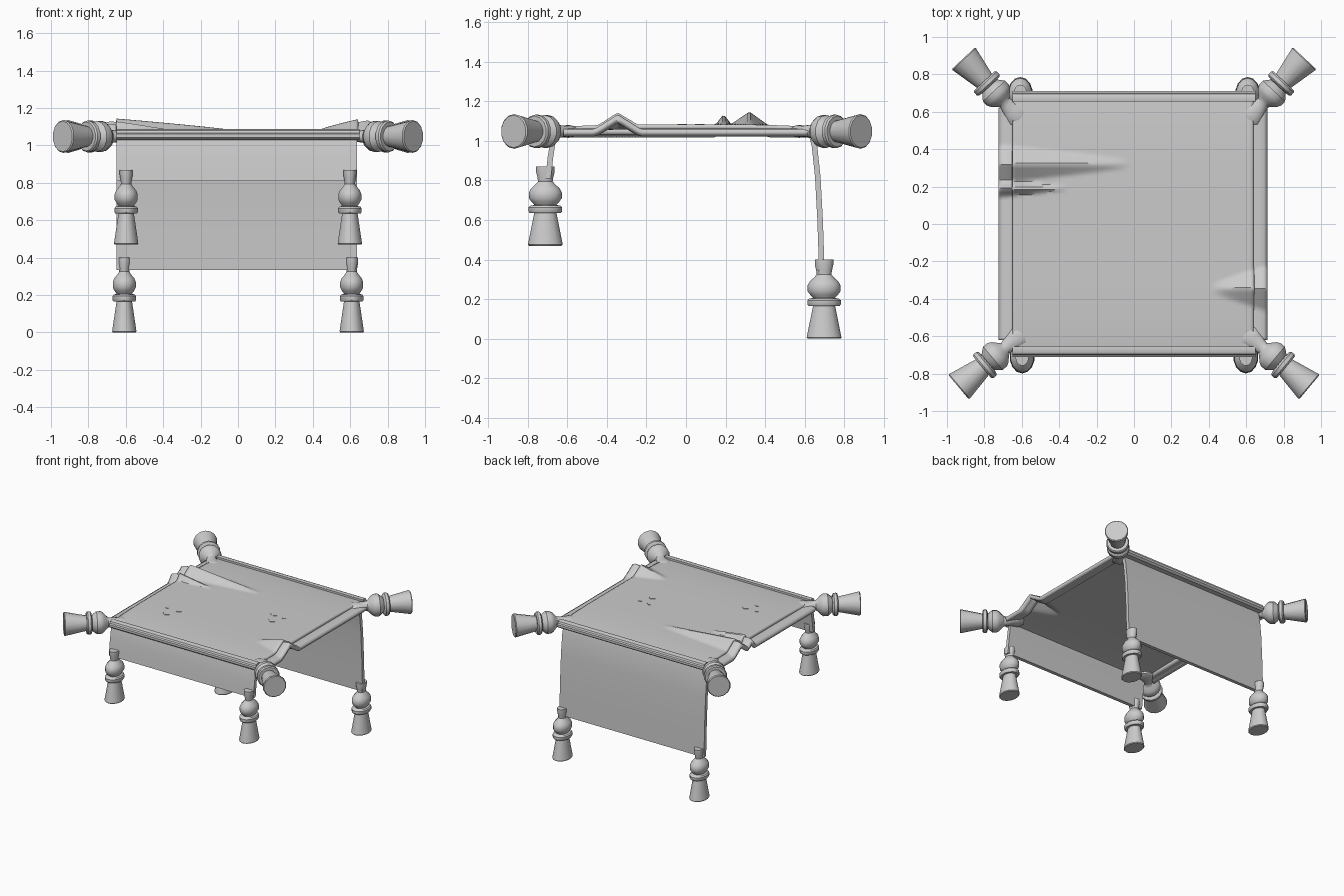
import bpy, bmesh, math
from mathutils import Vector

if "Cube" in bpy.data.objects:
    bpy.data.objects.remove(bpy.data.objects["Cube"])


def make(name, verts, faces, angle=35):
    me = bpy.data.meshes.new(name)
    bm = bmesh.new()
    vs = [bm.verts.new(v) for v in verts]
    for f in faces:
        bm.faces.new([vs[i] for i in f])
    bmesh.ops.recalc_face_normals(bm, faces=bm.faces)
    bm.to_mesh(me)
    bm.free()
    ob = bpy.data.objects.new(name, me)
    bpy.context.collection.objects.link(ob)
    bpy.ops.object.select_all(action='DESELECT')
    ob.select_set(True)
    bpy.context.view_layer.objects.active = ob
    bpy.ops.object.shade_smooth_by_angle(angle=math.radians(angle))
    return ob


# Pinched folds: side, tip x, ridge y, half width, height
FOLDS = [(-1, 0.03, 0.32, 0.10, 0.07), (-1, 0.36, 0.19, 0.045, 0.06),
         (1, 0.43, -0.345, 0.12, 0.075)]


def fold(x, y):
    h = 0
    for s, tip, yc, w, top in FOLDS:
        t = min(1, (x * s - tip) / (0.70 - tip))
        if t > 0:
            h = max(h, top * t ** 0.8 * max(0, 1 - abs(y - yc) / (w * (0.25 + 0.75 * t))))
    return h


def height(x, y):
    return 1.065 + 0.018 * (1 - (y / 0.68) ** 4) + fold(x, y)


def hem_height(x, y):
    return 1.062 + fold(x, y) - 0.015 * max(0, (abs(x) - 0.69) / 0.03)


def cloth(name, x0, x1, y0, y1, nx, ny, func, thick):
    n = ny + 1
    verts = []
    for i in range(nx + 1):
        x = x0 + (x1 - x0) * i / nx
        for j in range(n):
            y = y0 + (y1 - y0) * j / ny
            verts.append((x, y, func(x, y)))
    faces = [(i * n + j, i * n + n + j, i * n + n + j + 1, i * n + j + 1)
             for i in range(nx) for j in range(ny)]
    ob = make(name, verts, faces)
    # keep the top surface in place whichever way the normals point
    up = ob.data.polygons[0].normal.z > 0
    m = ob.modifiers.new("thickness", 'SOLIDIFY')
    m.thickness = thick
    m.offset = -1 if up else 1
    return ob


# Blanket top and its lower side hems
cloth("blanket_top", -0.65, 0.64, -0.68, 0.68, 64, 96, height, 0.025)
cloth("left_hem", -0.725, -0.64, -0.62, 0.62, 4, 90, hem_height, 0.03)
cloth("right_hem", 0.63, 0.715, -0.62, 0.62, 4, 90, hem_height, 0.03)


def strip(name, prof, x0=-0.65, x1=0.635):
    """Closed (y, z) outline drawn out along x."""
    n = len(prof)
    verts = [(x, y, z) for x in (x0, x1) for y, z in prof]
    faces = [(i, (i + 1) % n, n + (i + 1) % n, n + i) for i in range(n)]
    faces += [tuple(range(n)), tuple(range(n, 2 * n))]
    return make(name, verts, faces)


# Rolled trim on the front and back edges
roll = [(0.655, 1.03), (0.695, 1.03), (0.71, 1.042), (0.71, 1.06),
        (0.70, 1.066), (0.695, 1.08), (0.68, 1.087), (0.655, 1.083)]
strip("front_trim", [(-y, z) for y, z in roll], -0.65, 0.65)
strip("back_trim", roll, -0.65, 0.65)

# Hanging flaps, slightly curved outward
front = [(-0.66, 1.05), (-0.672, 1.0), (-0.685, 0.92), (-0.697, 0.81)]
back = [(0.63, 1.05), (0.65, 0.97), (0.666, 0.82), (0.678, 0.6), (0.687, 0.335)]
for name, path in (("front_flap", front), ("back_flap", back)):
    strip(name, [(y - 0.014, z) for y, z in path] + [(y + 0.014, z) for y, z in reversed(path)])

# Tassel profile: (distance from the skirt end, radius)
TASSEL = [(0, 0.082), (0.006, 0.088), (0.165, 0.056), (0.165, 0.078), (0.174, 0.085),
          (0.194, 0.085), (0.203, 0.075), (0.206, 0.055), (0.222, 0.070), (0.24, 0.083),
          (0.27, 0.083), (0.29, 0.072), (0.31, 0.05), (0.325, 0.037),
          (0.345, 0.040), (0.375, 0.047), (0.40, 0.047)]


def tassel(name, end, axis, wide, thick, sx=1, sy=1, flat=False):
    seg = 14
    end, axis, wide, thick = map(Vector, (end, axis, wide, thick))
    prof = TASSEL[:-2] + [(0.39, 0.055), (0.43, 0.065), (0.47, 0.03)] if flat else TASSEL
    verts = []
    for d, r in prof:
        f = 1 - 0.5 * min(1, max(0, (d - 0.325) / 0.07)) if flat else 1
        for k in range(seg):
            a = 2 * math.pi * (k + 0.5) / seg
            verts.append(end + axis * d + wide * (r * sx * math.cos(a))
                         + thick * (r * sy * f * math.sin(a)))
    faces = [(i * seg + k, i * seg + (k + 1) % seg, (i + 1) * seg + (k + 1) % seg, (i + 1) * seg + k)
             for i in range(len(prof) - 1) for k in range(seg)]
    faces += [tuple(range(seg)), tuple(range((len(prof) - 1) * seg, len(prof) * seg))]
    return make(name, verts, faces)


# Hanging tassels on the flaps and diagonal tassels at the corners
for s, side in ((-1, "left"), (1, "right")):
    tassel(f"front_{side}_flap_tassel", (s * 0.598, -0.711, 0.47), (0, 0, 1), (1, 0, 0), (0, 1, 0), 0.76, 1)
    tassel(f"back_{side}_flap_tassel", (s * 0.608, 0.698, 0), (0, 0, 1), (1, 0, 0), (0, 1, 0), 0.76, 1)
    for f, part, x, y, deg in ((-1, "front", 0.938, 0.872, 40), (1, "back", 0.912, 0.886, 47)):
        c, n = math.cos(math.radians(deg)), math.sin(math.radians(deg))
        tassel(f"{part}_{side}_corner_tassel", (s * x, f * y, 1.048), (-s * c, -f * n, 0),
               (-s * n, f * c, 0), (0, 0, 1), flat=True)

# Small flat spots on the blanket
for x, y, r in ((0.27, 0.07, 0.028), (0.315, -0.02, 0.028), (0.36, 0.07, 0.016),
                (-0.34, -0.27, 0.028), (-0.385, -0.36, 0.028), (-0.44, -0.27, 0.016)):
    n = 4 if r > 0.02 else 6
    z = height(x, y)
    ring = [(x + r * math.cos(2 * math.pi * k / n), y + 0.85 * r * math.sin(2 * math.pi * k / n)) for k in range(n)]
    verts = [(a, b, z - 0.005) for a, b in ring] + [(a, b, z + 0.003) for a, b in ring]
    faces = [(k, (k + 1) % n, n + (k + 1) % n, n + k) for k in range(n)]
    make("blanket_spot", verts, faces + [tuple(range(n)), tuple(range(n, 2 * n))])
